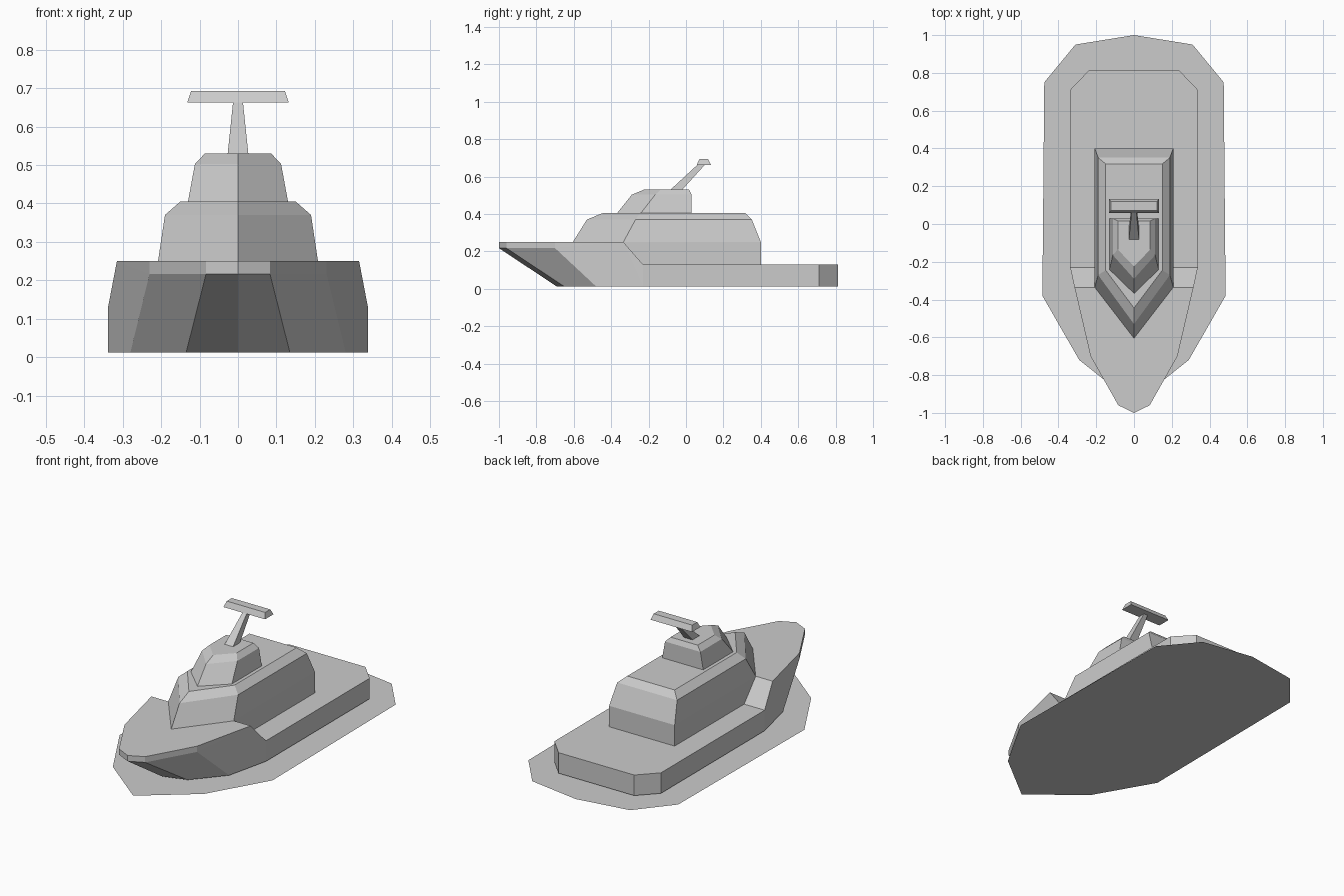
import bpy, bmesh

if "Cube" in bpy.data.objects:
    bpy.data.objects.remove(bpy.data.objects["Cube"])


def ring(half):
    """Mirror a half outline (x >= 0) into a closed loop."""
    return half + [(-p[0],) + tuple(p[1:]) for p in reversed(half) if p[0] > 0]


def loft(name, rings, caps=None):
    """Skin stacked loops; caps lists index groups of the top loop to fill."""
    bm = bmesh.new()
    loops = [[bm.verts.new(p) for p in r] for r in rings]
    n = len(loops[0])
    for a, b in zip(loops, loops[1:]):
        for i in range(n):
            j = (i + 1) % n
            bm.faces.new((a[i], a[j], b[j], b[i]))
    if len(loops) > 1:
        bm.faces.new(loops[0][::-1])
    for group in caps or [range(n)]:
        bm.faces.new([loops[-1][i] for i in group])
    bmesh.ops.remove_doubles(bm, verts=bm.verts, dist=0.0005)
    if len(loops) > 1:
        bmesh.ops.recalc_face_normals(bm, faces=bm.faces)
    else:
        bm.normal_update()
        if bm.faces[:][0].normal.z < 0:
            bmesh.ops.reverse_faces(bm, faces=bm.faces)
    mesh = bpy.data.meshes.new(name)
    bm.to_mesh(mesh)
    bm.free()
    obj = bpy.data.objects.new(name, mesh)
    bpy.context.collection.objects.link(obj)


def house(name, levels):
    """Five-sided deckhouse; level = (half width, rear y, shoulder y, nose y, z)."""
    loft(name, [ring([(w, rear, z), (w, side, z), (0, nose, z)])
                for w, rear, side, nose, z in levels])


def block(name, levels):
    """Four-sided block; level = (half width, front y, rear y, z)."""
    loft(name, [ring([(w, b, z), (w, f, z)]) for w, f, b, z in levels])


# Flat water patch
loft("water", [ring([(0, 1, 0), (.31, .95, 0), (.475, .75, 0), (.485, -.38, 0),
                     (.29, -.72, 0), (0, -.95, 0)])])

# Hull: bottom, rub strip and deck edge, listed from stern to bow
bottom = [(.24, .812), (.338, .71), (.338, -.23), (.338, -.23),
          (.28, -.48), (.135, -.65), (0, -.69)]
deck = [(.24, .812, .13), (.338, .71, .13), (.338, -.23, .13), (.315, -.335, .25),
        (.23, -.70, .25), (.083, -.96, .25), (0, -1, .25)]
strip = deck[:4] + [(x, y, .217) for x, y, z in deck[4:]]
N = 13
loft("hull", [ring([(x, y, .012) for x, y in bottom]), ring(strip), ring(deck)],
     caps=[(0, 1, 2, N - 3, N - 2, N - 1), (2, 3, N - 4, N - 3), range(3, N - 3)])

# Cabin and bridge
house("cabin", [(.208, .40, -.335, -.605, .12), (.208, .40, -.335, -.605, .25),
                (.19, .352, -.27, -.53, .37), (.15, .318, -.245, -.445, .405)])
house("bridge", [(.131, .03, -.245, -.372, .40), (.112, .03, -.165, -.29, .503),
                 (.086, .017, -.135, -.225, .53)])

# Raked mast and radar bar
block("mast", [(.027, -.085, -.022, .528), (.013, .06, .10, .662)])
block("radar_bar", [(.132, .057, .133, .662), (.122, .072, .118, .693)])
